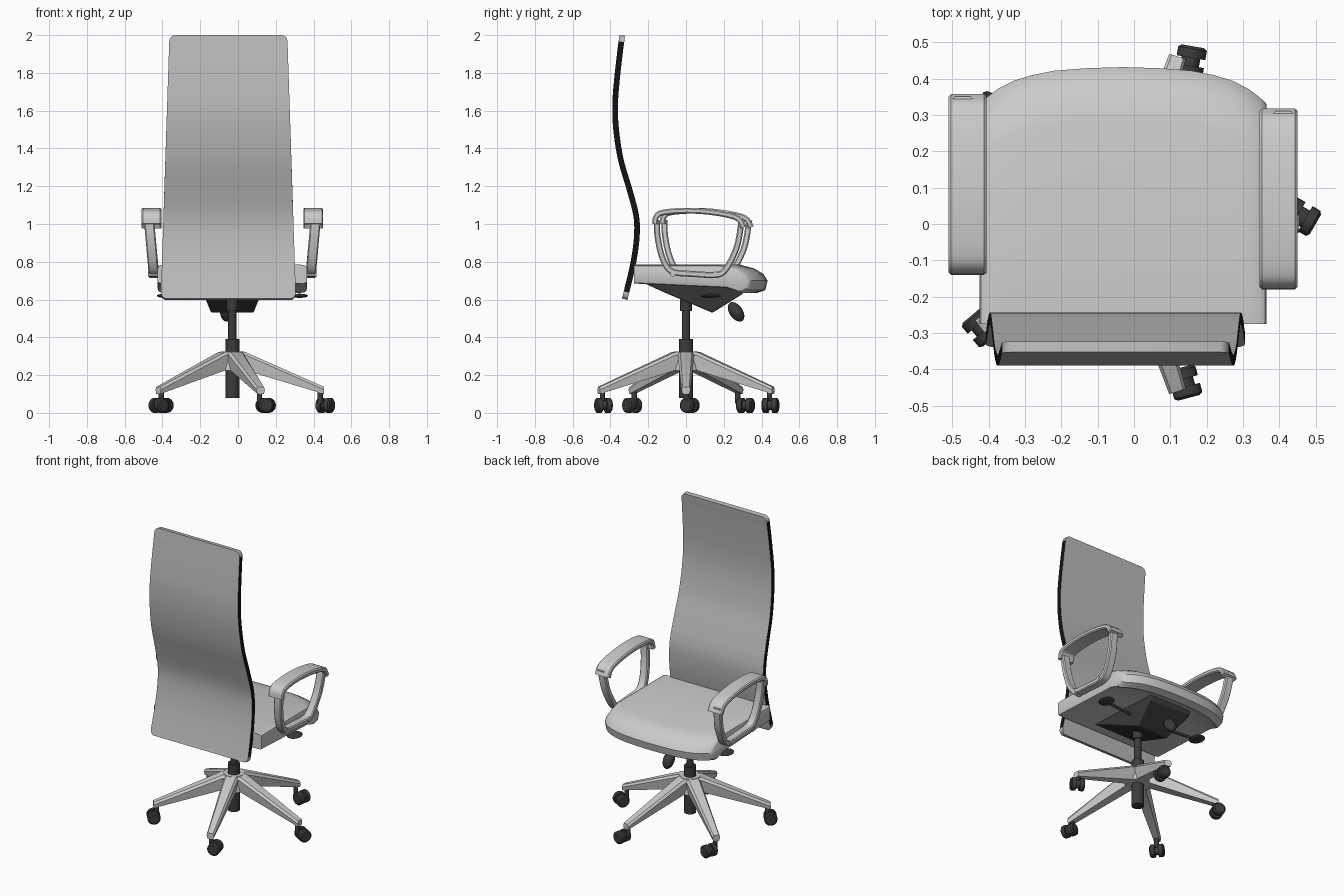
import bpy, bmesh, math
from mathutils import Vector, Matrix

cube = bpy.data.objects.get("Cube")
if cube:
    bpy.data.objects.remove(cube, do_unlink=True)

CX = -0.03  # the chair's own centre line


def material(name, value):
    mat = bpy.data.materials.new(name)
    mat.use_nodes = True
    colour = (value, value, value, 1)
    mat.diffuse_color = colour
    mat.node_tree.nodes["Principled BSDF"].inputs["Base Color"].default_value = colour
    return mat


DARK = material("dark_plastic", 0.045)
BLACK = material("black_edge", 0.006)
GREY = material("grey", 0.5)


def finish(name, bm, mats=(), bevel=0, angle=35):
    bmesh.ops.recalc_face_normals(bm, faces=bm.faces)
    mesh = bpy.data.meshes.new(name)
    bm.to_mesh(mesh)
    bm.free()
    for mat in mats:
        mesh.materials.append(mat)
    mesh.shade_smooth()
    mesh.set_sharp_from_angle(angle=math.radians(angle))
    obj = bpy.data.objects.new(name, mesh)
    bpy.context.collection.objects.link(obj)
    if bevel:
        mod = obj.modifiers.new("soft_edges", "BEVEL")
        mod.width, mod.segments, mod.limit_method = bevel, 2, "ANGLE"
    return obj


def loft(name, rings, mats=(), bevel=0, paint=None):
    """Skin a list of equal-length point rings and cap both ends."""
    bm = bmesh.new()
    rows = [[bm.verts.new(p) for p in ring] for ring in rings]
    n = len(rows[0])
    for i, (a, b) in enumerate(zip(rows, rows[1:])):
        for k in range(n):
            face = bm.faces.new((a[k], a[(k + 1) % n], b[(k + 1) % n], b[k]))
            if paint:
                face.material_index = paint(i, k)
    bm.faces.new(rows[0])
    bm.faces.new(rows[-1])
    return finish(name, bm, mats, bevel)


def spline(points, steps=5):
    """Catmull-Rom curve through 2D points."""
    p = [Vector(q) for q in points]
    p = [2 * p[0] - p[1]] + p + [2 * p[-1] - p[-2]]
    out = []
    for a, b, c, d in zip(p, p[1:], p[2:], p[3:]):
        for s in range(steps):
            t = s / steps
            out.append(0.5 * (2 * b + (c - a) * t + (2 * a - 5 * b + 4 * c - d) * t * t
                              + (3 * b - a - 3 * c + d) * t ** 3))
    return out + [p[-2]]


def sweep_rings(path, width, half_thick, chamfer=0):
    """Strip cross-sections along a (y, z) path; width(z) gives centre x and half width."""
    rings = []
    for i, p in enumerate(path):
        d = (path[min(i + 1, len(path) - 1)] - path[max(i - 1, 0)]).normalized()
        x, w = width(p.y)
        t, c = half_thick, chamfer
        section = [(-w, -t), (w, -t), (w, t), (-w, t)]
        if c:
            section = [(-w + c, -t), (w - c, -t), (w, -t + c), (w, t - c),
                       (w - c, t), (-w + c, t), (-w, t - c), (-w, -t + c)]
        rings.append([(x + u, p.x - d.y * v, p.y + d.x * v) for u, v in section])
    return rings


def add_cylinder(bm, start, end, r1, r2=None, segments=24):
    a, b = Vector(start), Vector(end)
    turn = (b - a).to_track_quat("Z", "Y").to_matrix().to_4x4()
    bmesh.ops.create_cone(bm, cap_ends=True, segments=segments, radius1=r1,
                          radius2=r1 if r2 is None else r2, depth=(b - a).length,
                          matrix=Matrix.Translation((a + b) / 2) @ turn)


def ellipsoid(name, centre, size, tilt=0):
    bm = bmesh.new()
    bmesh.ops.create_uvsphere(bm, u_segments=20, v_segments=12, radius=1,
                              matrix=Matrix.Translation(centre) @ Matrix.Rotation(tilt, 4, "X")
                              @ Matrix.Diagonal((*size, 1)))
    return finish(name, bm, [DARK], angle=60)


# Backrest: tapered S-curved panel with black side edges
back = spline([(-.325, .602), (-.315, .64), (-.278, .8), (-.26, .94), (-.265, 1.05), (-.30, 1.185),
               (-.345, 1.34), (-.37, 1.5), (-.375, 1.635), (-.365, 1.77), (-.348, 1.92),
               (-.342, 1.965), (-.338, 1.998)])


def back_width(z):
    half = 0.358 - 0.046 * (z - 0.6) / 1.4
    near = min(z - 0.6, 2 - z)
    if near < 0.035:
        half -= 0.035 * (1 - math.sqrt(max(0, 1 - (1 - near / 0.035) ** 2)))
    return CX - 0.021, half


loft("backrest", sweep_rings(back, back_width, 0.015), [GREY, BLACK],
     paint=lambda i, k: int(k % 2 == 1 and 0.63 < back[i].y < 1.96))

# Seat cushion: side profile carried across the width, with a bowed front edge
profile = [(-.275, .685), (.2, .665), (.31, .66), (.375, .635), (.42, .65), (.432, .70),
           (.41, .735), (.36, .765), (.285, .785), (-.275, .785)]
half_stations = [(0, 0, 0), (.1, .003, 0), (.19, .01, 0), (.25, .022, 0), (.3, .037, 0),
                 (.345, .06, 0), (.378, .085, .02), (.391, .097, .12), (.395, .102, .3)]
stations = [(-x, s, k) for x, s, k in half_stations[:0:-1]] + half_stations
loft("seat", [[(CX + x, y - (s if y > .15 else 0), .715 + (z - .715) * (1 - k))
               for y, z in profile] for x, s, k in stations])

# Tilt mechanism under the seat
housing = [(-.23, .69), (-.12, .64), (.14, .53), (.3, .63), (.31, .67), (.2, .69)]
loft("tilt_mechanism", [[(CX + side * (.112 if z < .56 else .155), y, z) for y, z in housing]
                        for side in (-1, 1)], [DARK], bevel=.006)
ellipsoid("tension_knob", (CX - .03, .265, .535), (.035, .035, .058), math.radians(35))

# Levers on both sides
for side, label in ((1, "left"), (-1, "right")):
    bm = bmesh.new()
    add_cylinder(bm, (CX + side * .13, .1, .62), (CX + side * .33, .12, .62), .009, segments=12)
    finish(label + "_lever_rod", bm, [DARK])
    ellipsoid(label + "_lever_paddle", (CX + side * .355, .13, .62), (.045, .055, .011))

# Armrests: loop support, curved pad and fixing bolts
support = spline([(-.155, 1.02), (-.15, .93), (-.128, .83), (-.095, .765), (-.05, .742), (.05, .735),
                  (.15, .73), (.2, .748), (.245, .82), (.275, .9), (.295, 1.02)])
pad = spline([(-.165, 1.0), (-.158, 1.038), (-.125, 1.06), (-.02, 1.07), (.1, 1.066),
              (.22, 1.048), (.28, 1.025), (.304, .982)])
for side, shift, label in ((1, 0, "left"), (-1, .04, "right")):
    move = Vector((shift, 0))
    loft(label + "_arm_support",
         sweep_rings([p + move for p in support],
                     lambda z: (CX + side * (.415 + .09 * (z - .73)), .027), .016, .006))
    loft(label + "_arm_pad", sweep_rings([p + move for p in pad],
                                         lambda z: (CX + side * .428, .0525), .015, .007))
    bm = bmesh.new()
    for y in (-.07, .155):
        add_cylinder(bm, (CX + side * .37, y + shift, .735), (CX + side * .446, y + shift, .735), .013)
    finish(label + "_arm_bolts", bm)

# Gas column
bm = bmesh.new()
for low, high, radius in ((.08, .39, .037), (.38, .57, .022), (.54, .6, .031)):
    add_cylinder(bm, (CX, 0, low), (CX, 0, high), radius)
finish("gas_column", bm, [DARK])

# Five-star base
bm = bmesh.new()
add_cylinder(bm, (CX, 0, .225), (CX, 0, .325), .078, .062, 30)
finish("base_hub", bm)
leg_sections = [(.02, .046, .225, .325), (.07, .044, .225, .322), (.485, .024, .1, .138)]
for i in range(5):
    turn = Matrix.Translation((CX, 0, 0)) @ Matrix.Rotation(math.tau * i / 5, 4, "Z")
    rings = [[turn @ Vector(p) for p in ((r, -w * .75, low), (r, w * .75, low), (r, w, high - .015),
                                         (r, w * .7, high), (r, -w * .7, high), (r, -w, high - .015))]
             for r, w, low, high in leg_sections]
    loft(f"base_leg_{i + 1}", rings)

# Twin-wheel casters, each swivelled its own way
swivels = [(.462, .02, -30), (.155, .447, 80), (-.39, .315, 70), (-.42, -.285, 130), (.14, -.437, 105)]
for i, (x, y, angle) in enumerate(swivels):
    axis = Vector((math.cos(math.radians(angle)), math.sin(math.radians(angle)), 0))
    centre = Vector((x, y, .04))
    bm = bmesh.new()
    for s in (-1, 1):
        add_cylinder(bm, centre + axis * s * .011, centre + axis * s * .036, .04)
        add_cylinder(bm, centre + axis * s * .036, centre + axis * s * .043, .04, .031)
    add_cylinder(bm, centre - axis * .02, centre + axis * .02, .026)
    foot = Matrix.Rotation(math.tau * i / 5, 4, "Z") @ Vector((.465, 0, 0)) + Vector((CX, 0, 0))
    add_cylinder(bm, (foot.x, foot.y, .05), (foot.x, foot.y, .115), .014, segments=16)
    finish(f"caster_{i + 1}", bm, [DARK])
